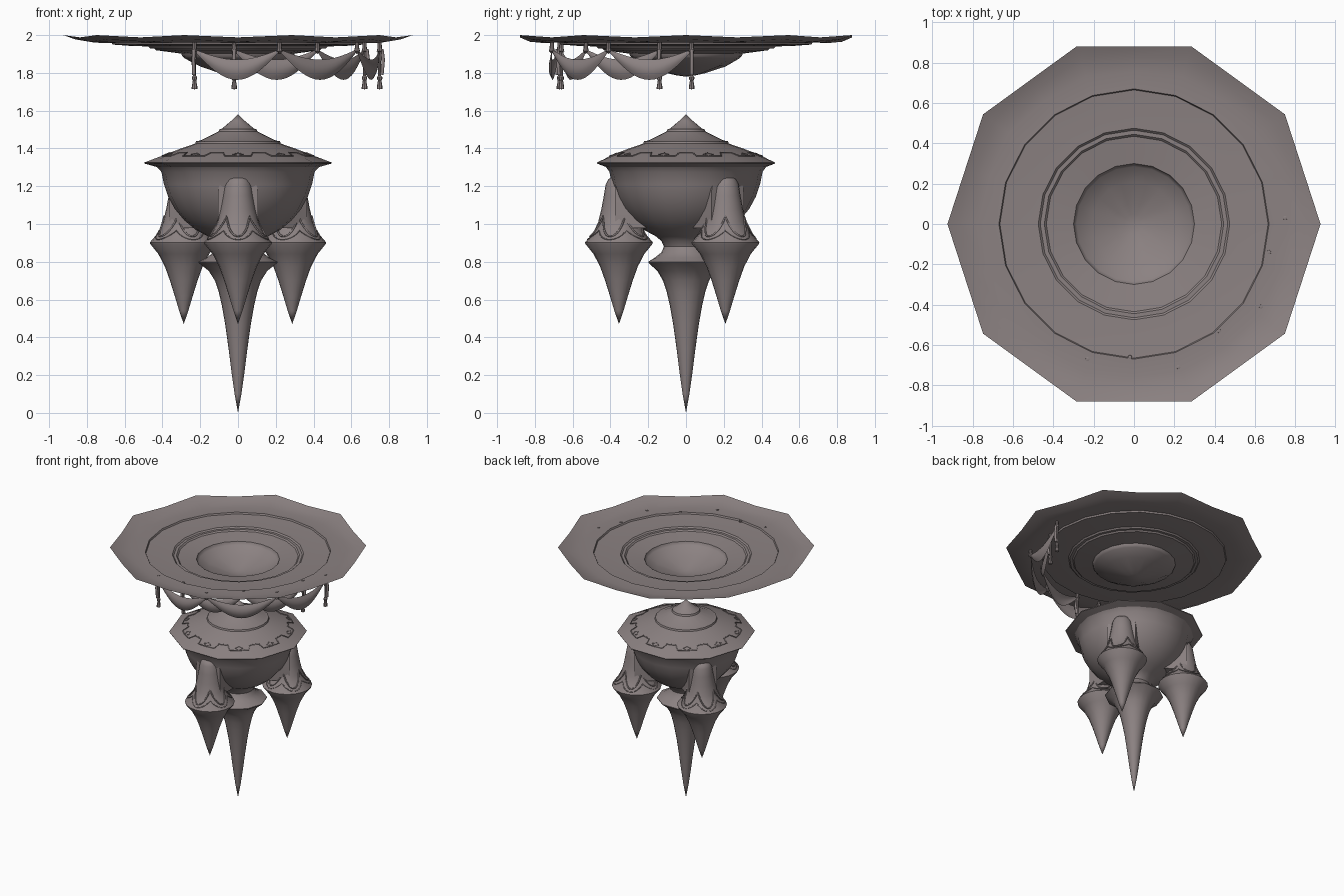
import bpy, bmesh, math
from mathutils import Vector

if "Cube" in bpy.data.objects:
    bpy.data.objects.remove(bpy.data.objects["Cube"])

stone = bpy.data.materials.new("warm grey stone")
stone.diffuse_color = (0.26, 0.222, 0.222, 1)
stone.use_nodes = True
stone.node_tree.nodes["Principled BSDF"].inputs["Base Color"].default_value = stone.diffuse_color
SEG = 20
TAU = 2 * math.pi


def finish(bm, name, loc=(0, 0, 0), rot=0, angle=35):
    me = bpy.data.meshes.new(name)
    bmesh.ops.remove_doubles(bm, verts=bm.verts, dist=0.0003)
    bm.to_mesh(me)
    bm.free()
    ob = bpy.data.objects.new(name, me)
    bpy.context.collection.objects.link(ob)
    me.materials.append(stone)
    ob.location = loc
    ob.rotation_euler.z = rot
    bpy.ops.object.select_all(action='DESELECT')
    ob.select_set(True)
    bpy.context.view_layer.objects.active = ob
    bpy.ops.object.shade_smooth_by_angle(angle=math.radians(angle))
    return ob


def lathe(name, profile, loc=(0, 0, 0), rot=0, seg=SEG):
    """Spin (r, z, ten_sided, sag) rings, listed from top to bottom."""
    bm = bmesh.new()
    rings = []
    for p in profile:
        r, z = p[:2]
        poly = p[2] if len(p) > 2 else 0      # 0 round .. 1 ten-sided
        sag = p[3] if len(p) > 3 else 0       # drop between corners
        ring = []
        for i in range(seg):
            odd = i % 2
            rr = r * (1 - odd * poly * (1 - math.cos(math.pi / 10)))
            a = TAU * i / seg
            ring.append(bm.verts.new((rr * math.cos(a), rr * math.sin(a), z - odd * sag)))
        rings.append(ring)
    for up, low in zip(rings, rings[1:]):
        for i in range(seg):
            j = (i + 1) % seg
            bm.faces.new((up[i], low[i], low[j], up[j]))
    bmesh.ops.dissolve_degenerate(bm, dist=0.0003, edges=bm.edges)
    return finish(bm, name, loc, rot)


def tube(name, points, radius, closed=True, loc=(0, 0, 0), rot=0):
    """Thin raised trim that follows a path."""
    cu = bpy.data.curves.new(name, 'CURVE')
    cu.dimensions = '3D'
    cu.bevel_depth = radius
    cu.bevel_resolution = 1
    cu.use_fill_caps = True
    sp = cu.splines.new('POLY')
    sp.points.add(len(points) - 1)
    for q, p in zip(sp.points, points):
        q.co = (*p, 1)
    sp.use_cyclic_u = closed
    cu.materials.append(stone)
    ob = bpy.data.objects.new(name, cu)
    bpy.context.collection.objects.link(ob)
    ob.location = loc
    ob.rotation_euler.z = rot
    bpy.ops.object.select_all(action='DESELECT')
    ob.select_set(True)
    bpy.context.view_layer.objects.active = ob
    bpy.ops.object.convert(target='MESH')


def at(profile, value, key, out):
    """Interpolate a profile: find column out where column key equals value."""
    for a, b in zip(profile, profile[1:]):
        lo, hi = sorted((a[key], b[key]))
        if lo <= value <= hi and hi > lo:
            t = (value - a[key]) / (b[key] - a[key])
            return a[out] + t * (b[out] - a[out])
    return profile[-1][out]


# Dished canopy: ten-sided rim, stepped rings, shallow point in the middle
lathe("canopy", [(0.925, 2.0, 1, 0.012), (0.86, 1.977, 0.8, 0.012), (0.77, 1.962, 0.4, 0.004),
                 (0.67, 1.962), (0.665, 1.95), (0.57, 1.943), (0.475, 1.94), (0.465, 1.93),
                 (0.445, 1.93), (0.435, 1.92), (0.30, 1.902), (0.295, 1.888), (0.285, 1.878),
                 (0.21, 1.842, 0, 0.008), (0.10, 1.803, 0, 0.005), (0.05, 1.787), (0, 1.78)])

# Main hall: pointed roof, overhanging eave and round bowl
roof = [(0, 1.58), (0.035, 1.547), (0.085, 1.505), (0.098, 1.502), (0.103, 1.49),
        (0.20, 1.442), (0.222, 1.438), (0.226, 1.426), (0.31, 1.397), (0.40, 1.362),
        (0.45, 1.343, 0.7), (0.497, 1.325, 1)]
lathe("roof", roof + [(0.495, 1.32, 1), (0.43, 1.302, 0.3)])
lathe("bowl", [(0.43, 1.302, 0.3), (0.405, 1.275), (0.392, 1.21), (0.37, 1.145), (0.335, 1.08),
               (0.285, 1.02), (0.225, 0.97), (0.16, 0.935), (0.13, 0.91), (0.117, 0.88),
               (0.13, 0.85), (0.165, 0.822), (0.21, 0.8, 1)])
lathe("lower_spike", [(0.21, 0.8, 1), (0.21, 0.795, 1), (0.155, 0.752, 0.4), (0.122, 0.7), (0.102, 0.64),
                      (0.086, 0.57), (0.068, 0.47), (0.05, 0.34), (0.035, 0.22), (0.018, 0.1),
                      (0, 0.0)])

# Notched trim and small diamonds on the roof
gear = []
for k in range(10):
    c = TAU * (k + 0.5) / 10
    for da, r in ((-0.22, 0.36), (-0.17, 0.405), (0, 0.405), (0.17, 0.405), (0.22, 0.36), (0.314, 0.36)):
        gear.append(((r * math.cos(c + da)), r * math.sin(c + da), at(roof, r, 0, 1)))
tube("roof_notched_trim", gear, 0.004)
for k in range(10):
    c = TAU * (k + 0.5) / 10
    pts = [(0.385 + dr, c + da) for dr, da in ((0.018, 0), (0, 0.07), (-0.018, 0), (0, -0.07))]
    tube("roof_diamond", [(r * math.cos(a), r * math.sin(a), at(roof, r, 0, 1)) for r, a in pts], 0.003)

# Three hanging turrets, each with an arched niche behind it
turret = [(0, 1.255), (0.03, 1.252), (0.055, 1.238), (0.07, 1.21), (0.08, 1.15), (0.093, 1.08),
          (0.11, 1.01), (0.135, 0.955), (0.18, 0.902), (0.178, 0.895), (0.135, 0.842), (0.1, 0.775),
          (0.073, 0.7), (0.048, 0.62), (0.024, 0.54), (0, 0.47)]


def wave(low, high, n=80):
    out = []
    for i in range(n):
        a = TAU * i / n
        z = low + (high - low) * (1 - abs(math.cos(2.5 * a)))
        r = at(turret, z, 1, 0) + 0.001
        out.append((r * math.cos(a), r * math.sin(a), z))
    return out


def niche(name, rot):
    bm = bmesh.new()
    w, spring, base = 0.106, 1.165, 0.98
    arch = [(-w, base)] + [(-w * math.cos(math.pi * i / 12), spring + w * math.sin(math.pi * i / 12))
                           for i in range(13)] + [(w, base)]
    loops = [[bm.verts.new((d, y, z)) for y, z in arch] for d in (0.15, 0.375)]
    n = len(arch)
    for i in range(n):
        j = (i + 1) % n
        bm.faces.new((loops[0][i], loops[0][j], loops[1][j], loops[1][i]))
    bm.faces.new(loops[1])
    bmesh.ops.recalc_face_normals(bm, faces=bm.faces)
    finish(bm, name, rot=rot)


for deg in (-90, 36, 144):
    a = math.radians(deg)
    pos = (0.355 * math.cos(a), 0.355 * math.sin(a), 0)
    lathe("turret", turret, pos, a)
    tube("turret_scallop_trim", wave(0.935, 1.04), 0.005, loc=pos, rot=a)
    tube("turret_lower_trim", wave(0.918, 0.965), 0.003, loc=pos, rot=a)
    niche("turret_niche", a)


# Draped cloth swags hung between posts, in two overlapping rows
def swag(p, q, top=1.925):
    p, q = Vector((*p, top)), Vector((*q, top))
    mid = (p + q) / 2
    out = Vector((mid.x, mid.y, 0)).normalized()
    bm = bmesh.new()
    n, m = 16, 5
    rows = []
    for i in range(n + 1):
        t = i / n
        s = math.sin(math.pi * t)
        row = []
        for j in range(m + 1):
            u = j / m
            drop = (0.055 + 0.095 * u) * s + 0.012 * u
            billow = 0.035 * s * math.sin(math.pi * (0.15 + 0.7 * u))
            row.append(bm.verts.new(p.lerp(q, t) + out * billow - Vector((0, 0, drop))))
        rows.append(row)
    for a, b in zip(rows, rows[1:]):
        for j in range(m):
            bm.faces.new((a[j], a[j + 1], b[j + 1], b[j]))
    finish(bm, "cloth_swag", angle=60)


outer = [(-0.23, -0.67), (0.22, -0.71), (0.63, -0.41), (0.75, 0.03)]
inner = [(-0.02, -0.66), (0.42, -0.53), (0.67, -0.14)]
for row in (outer, inner):
    for p, q in zip(row, row[1:]):
        swag(p, q)
    for k, (x, y) in enumerate(row):
        # Hook at each post; long cord with a tassel at both ends of a row
        lathe("swag_hook", [(0, 1.968), (0.01, 1.965), (0.012, 1.93), (0.016, 1.915), (0, 1.9)],
              (x, y, 0), seg=8)
        if k in (0, len(row) - 1):
            lathe("tassel", [(0.012, 1.92), (0.008, 1.86), (0.008, 1.785), (0.014, 1.778),
                             (0.014, 1.768), (0.009, 1.76), (0.015, 1.725), (0.015, 1.715),
                             (0, 1.713)], (x, y, 0), seg=8)
            # Loose cloth tail beside the cord
            c = Vector((x, y, 0)).normalized() * 0.012
            tube("cloth_tail", [(x + c.x, y + c.y, 1.925), (x + 1.6 * c.x, y + 1.6 * c.y, 1.87),
                                (x + c.x, y + c.y, 1.79)], 0.01, closed=False)
